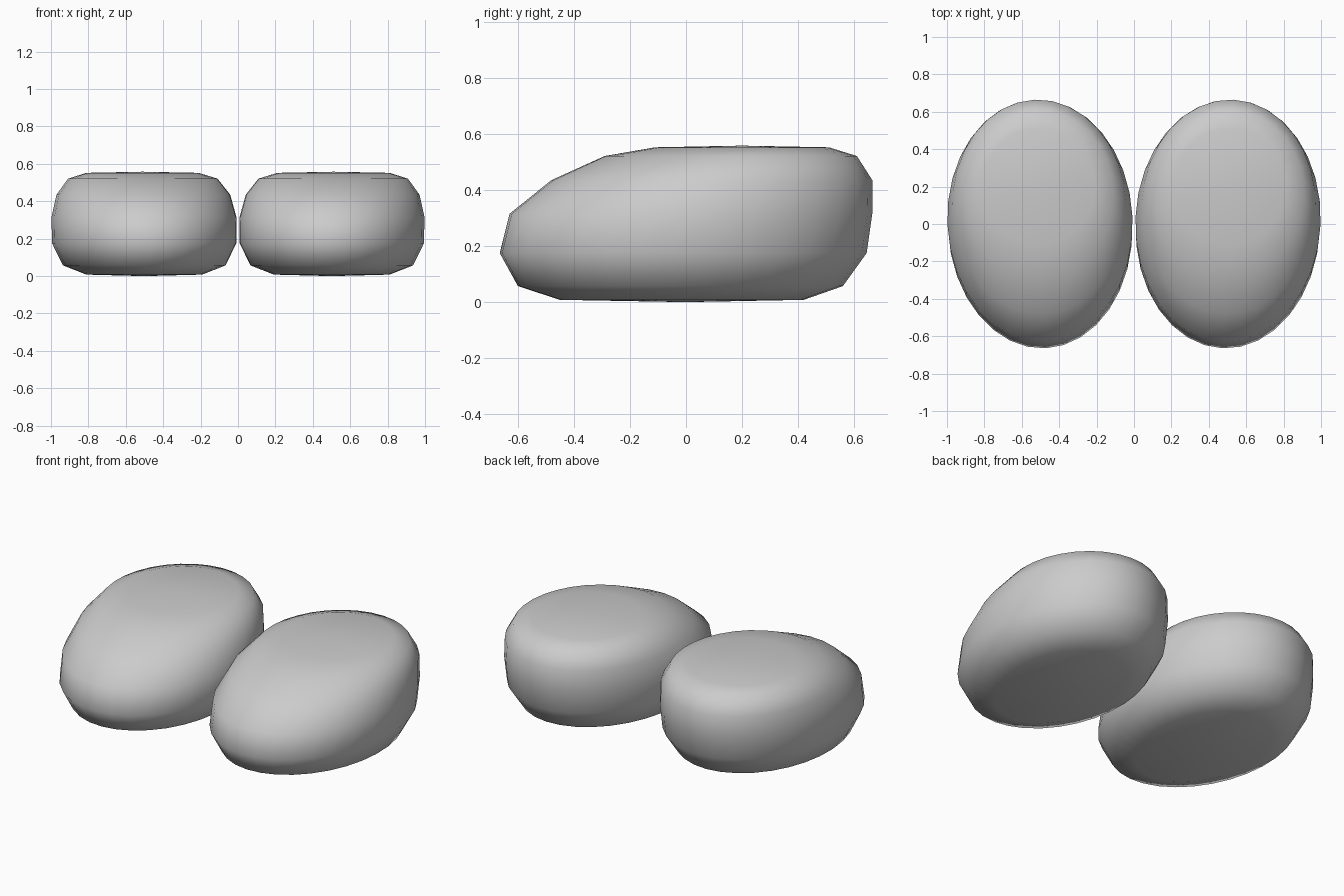
import bpy, bmesh
from math import cos, sin, pi, radians
from mathutils import Matrix

cube = bpy.data.objects.get("Cube")
if cube:
    bpy.data.objects.remove(cube, do_unlink=True)

grey = bpy.data.materials.new("plain grey")
grey.use_nodes = True
colour = (0.6, 0.6, 0.6, 1)
grey.diffuse_color = colour
grey.node_tree.nodes["Principled BSDF"].inputs["Base Color"].default_value = colour

# Cross-sections from sole to top: height, toe y, heel y, half width
SECTIONS = [
    (0.008, -0.45, 0.42, 0.31),
    (0.057, -0.60, 0.56, 0.435),
    (0.175, -0.665, 0.645, 0.493),
    (0.315, -0.63, 0.665, 0.495),
    (0.435, -0.48, 0.665, 0.465),
    (0.521, -0.29, 0.61, 0.40),
    (0.552, -0.11, 0.51, 0.30),
]
SEGMENTS = 32


def rounded_foot(name, side):
    """Loft the oval sections, close both ends with fans, turn the toe inward."""
    bm = bmesh.new()
    rings = []
    for z, toe, heel, width in SECTIONS:
        mid, length = (toe + heel) / 2, (heel - toe) / 2
        rings.append([bm.verts.new((width * cos(2 * pi * i / SEGMENTS),
                                    mid + length * sin(2 * pi * i / SEGMENTS), z))
                      for i in range(SEGMENTS)])
    sole = bm.verts.new((0, 0, 0))
    top = bm.verts.new((0, 0.2, 0.558))
    for i in range(SEGMENTS):
        j = (i + 1) % SEGMENTS
        for low, high in zip(rings, rings[1:]):
            bm.faces.new((low[i], low[j], high[j], high[i]))
        bm.faces.new((sole, rings[0][j], rings[0][i]))
        bm.faces.new((top, rings[-1][i], rings[-1][j]))
    bm.transform(Matrix.Translation((side * 0.502, 0, 0))
                 @ Matrix.Rotation(radians(-2.5 * side), 4, "Z"))
    bmesh.ops.recalc_face_normals(bm, faces=bm.faces)
    for face in bm.faces:
        face.smooth = True
    mesh = bpy.data.meshes.new(name)
    bm.to_mesh(mesh)
    bm.free()
    mesh.materials.append(grey)
    bpy.context.collection.objects.link(bpy.data.objects.new(name, mesh))


rounded_foot("left_foot", 1)
rounded_foot("right_foot", -1)
